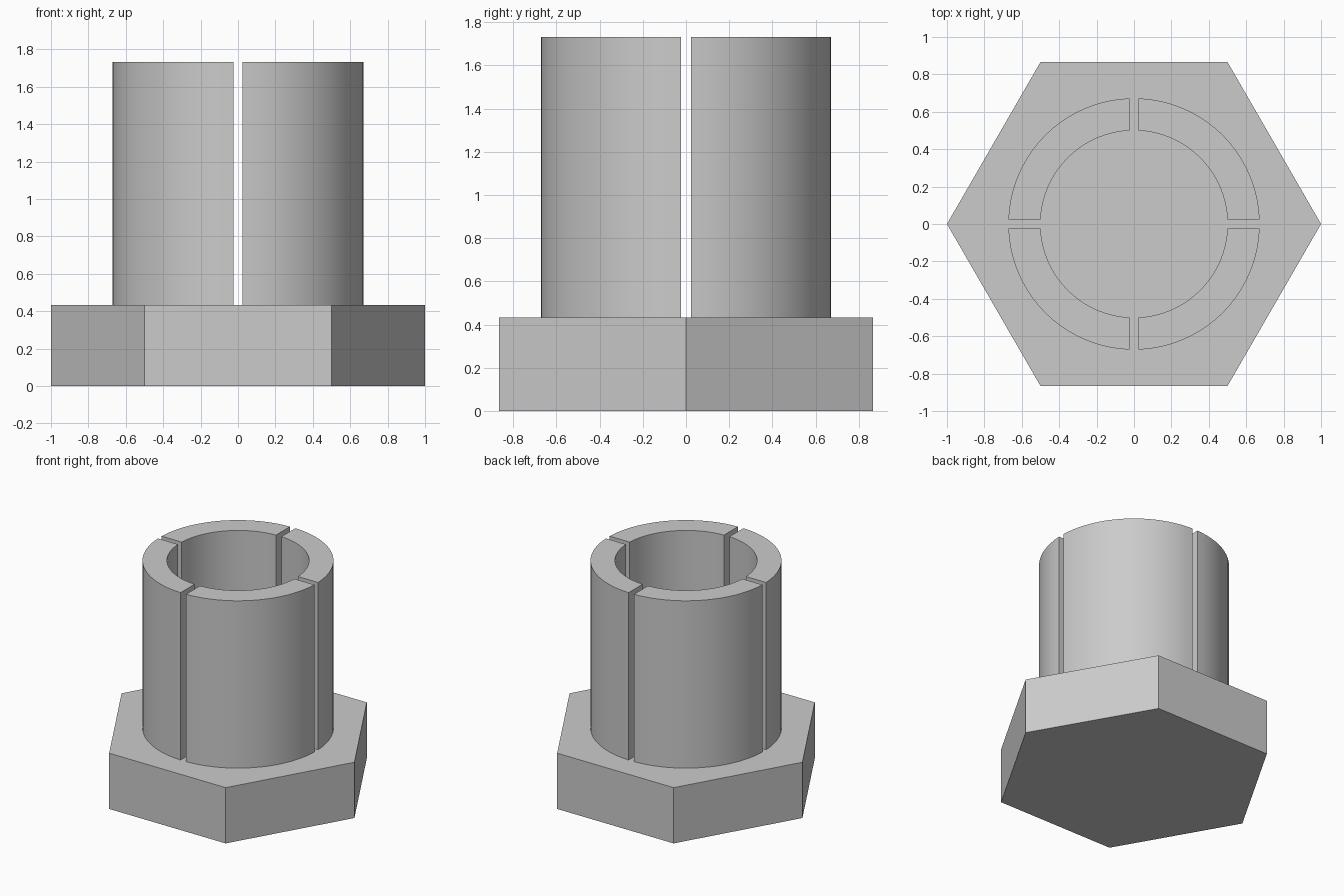
import bpy
import bmesh
from math import asin, cos, sin, pi, radians
from mathutils import Matrix

if "Cube" in bpy.data.objects:
    bpy.data.objects.remove(bpy.data.objects["Cube"], do_unlink=True)

BASE_HEIGHT = 0.433
TOP = 1.732
OUTER, INNER = 0.672, 0.5
HALF_SLOT = 0.023
STEPS = 20

# Single grey material
grey = bpy.data.materials.new("plain grey")
grey.use_nodes = True
colour = (0.6, 0.6, 0.6, 1)
grey.diffuse_color = colour
grey.node_tree.nodes["Principled BSDF"].inputs["Base Color"].default_value = colour


def prism(name, outline, bottom, top, turn=0.0):
    """Extrude a closed outline upwards between two heights."""
    bm = bmesh.new()
    face = bm.faces.new([bm.verts.new((x, y, bottom)) for x, y in outline])
    raised = bmesh.ops.extrude_face_region(bm, geom=[face], use_keep_orig=True)
    verts = [v for v in raised["geom"] if isinstance(v, bmesh.types.BMVert)]
    bmesh.ops.translate(bm, verts=verts, vec=(0, 0, top - bottom))
    bmesh.ops.recalc_face_normals(bm, faces=bm.faces)
    bm.transform(Matrix.Rotation(turn, 4, "Z"))
    mesh = bpy.data.meshes.new(name)
    bm.to_mesh(mesh)
    bm.free()
    mesh.materials.append(grey)
    obj = bpy.data.objects.new(name, mesh)
    bpy.context.collection.objects.link(obj)
    return obj


def arc(radius):
    """Quarter arc whose ends stop at the parallel slot walls."""
    start = asin(HALF_SLOT / radius)
    span = pi / 2 - 2 * start
    angles = [start + span * i / STEPS for i in range(STEPS + 1)]
    return [(radius * cos(a), radius * sin(a)) for a in angles]


# Hexagonal solid base
prism("hex_base", [(cos(i * pi / 3), sin(i * pi / 3)) for i in range(6)], 0, BASE_HEIGHT)

# Four curved wall segments separated by narrow slots
quarter = arc(OUTER) + arc(INNER)[::-1]
names = ("back_left", "back_right", "front_right", "front_left")
for i, side in enumerate(names):
    wall = prism(side + "_collar_segment", quarter, BASE_HEIGHT, TOP, i * pi / 2)
    bpy.ops.object.select_all(action="DESELECT")
    wall.select_set(True)
    bpy.context.view_layer.objects.active = wall
    bpy.ops.object.shade_smooth_by_angle(angle=radians(30))
